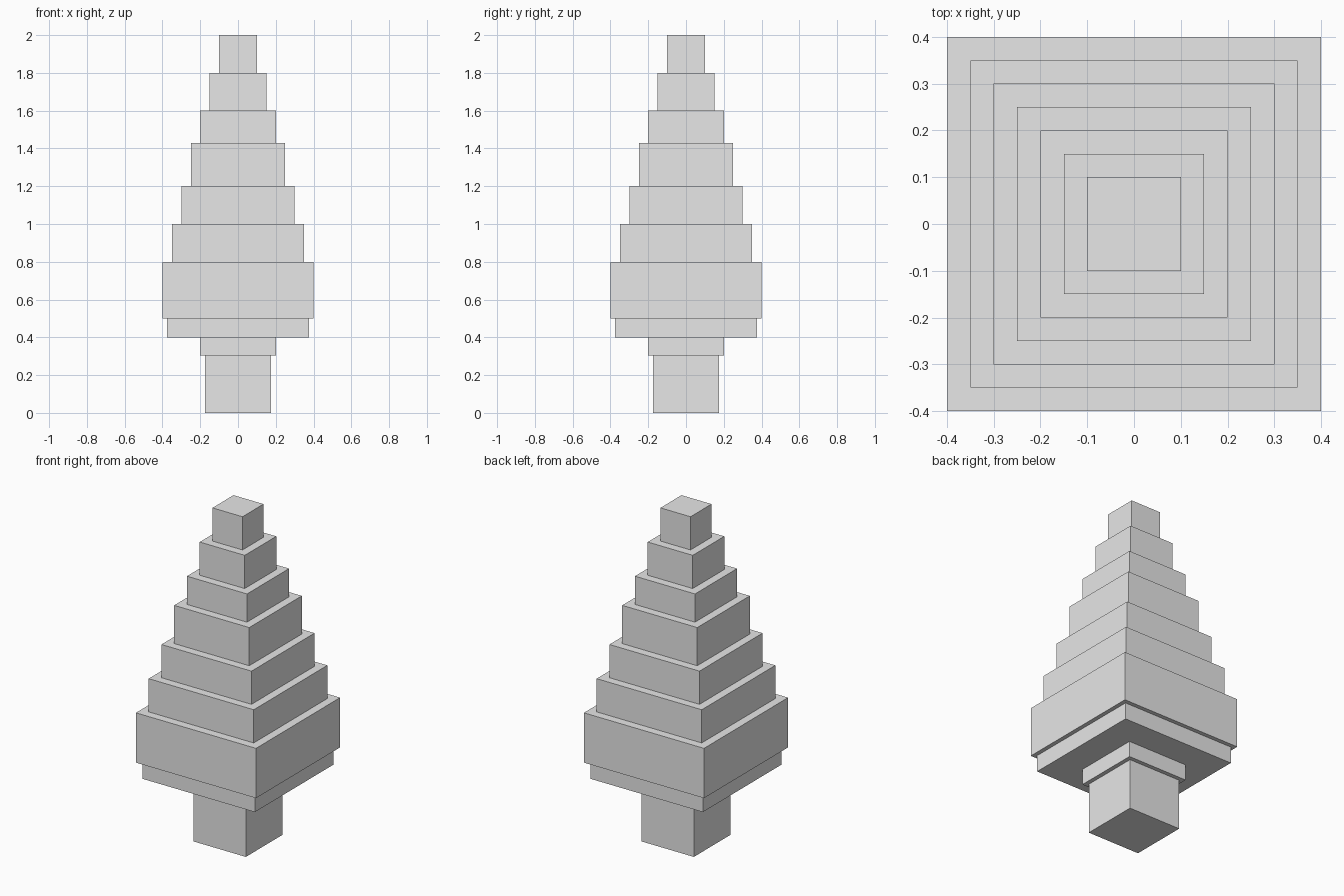
import bpy

default = bpy.data.objects.get("Cube")
if default:
    bpy.data.objects.remove(default, do_unlink=True)

# One plain grey for the whole tree
grey = bpy.data.materials.new("light_grey")
grey.use_nodes = True
colour = (0.8, 0.8, 0.8, 1.0)
grey.diffuse_color = colour
grey.node_tree.nodes["Principled BSDF"].inputs["Base Color"].default_value = colour


def block(name, half_width, bottom, top):
    """Square block standing between two heights."""
    bpy.ops.mesh.primitive_cube_add(size=1, location=(0, 0, (bottom + top) / 2))
    obj = bpy.context.object
    obj.name = name
    obj.scale = (2 * half_width, 2 * half_width, top - bottom)
    bpy.ops.object.transform_apply(location=False, rotation=False, scale=True)
    obj.data.materials.append(grey)
    return obj


# Trunk and the collar under the foliage
block("trunk", 0.175, 0, 0.305)
block("trunk_collar", 0.2, 0.305, 0.4)
block("foliage_underside", 0.375, 0.4, 0.5)

# Foliage tiers, each one step narrower than the one below
levels = [0.5, 0.8, 1.0, 1.2, 1.43, 1.6, 1.8, 2.0]
for i, (bottom, top) in enumerate(zip(levels, levels[1:])):
    block(f"foliage_tier_{i + 1}", 0.4 - 0.05 * i, bottom, top)
